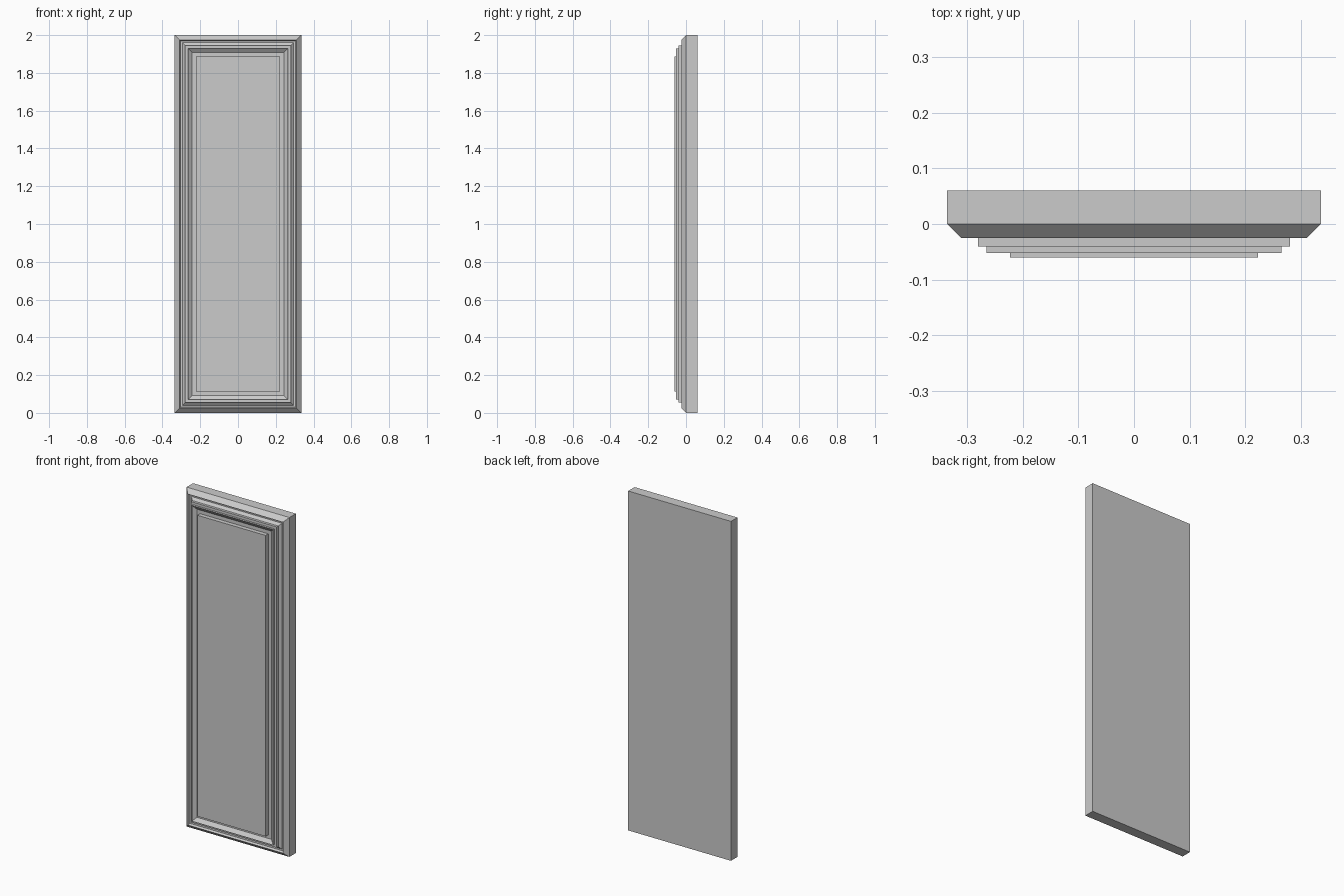
import bpy, bmesh

if "Cube" in bpy.data.objects:
    bpy.data.objects.remove(bpy.data.objects["Cube"])

W, H = 0.335, 2.0  # half width, height

# Moulding profile from back edge to centre field: (inset from outline, y)
PROFILE = [
    (0.0, 0.06), (0.0, 0.0), (0.025, -0.025),      # body and outer chamfer
    (0.031, -0.012), (0.04, -0.012),               # outer groove
    (0.055, -0.025), (0.055, -0.04), (0.07, -0.04),  # first step
    (0.07, -0.052), (0.092, -0.035),               # raised bead sloping inwards
    (0.113, -0.035), (0.113, -0.06),               # channel and raised field
]


def ring(bm, d, y):
    x = W - d
    return [bm.verts.new(p) for p in
            ((-x, y, d), (x, y, d), (x, y, H - d), (-x, y, H - d))]


# Panel: mitred rectangular rings joined along the profile
bm = bmesh.new()
rings = [ring(bm, d, y) for d, y in PROFILE]
for a, b in zip(rings, rings[1:]):
    for i in range(4):
        j = (i + 1) % 4
        bm.faces.new((a[i], a[j], b[j], b[i]))
bm.faces.new(rings[-1])
bm.faces.new(rings[0][::-1])
bmesh.ops.recalc_face_normals(bm, faces=bm.faces)
mesh = bpy.data.meshes.new("door_panel")
bm.to_mesh(mesh)
bm.free()
panel = bpy.data.objects.new("door_panel", mesh)
bpy.context.collection.objects.link(panel)
